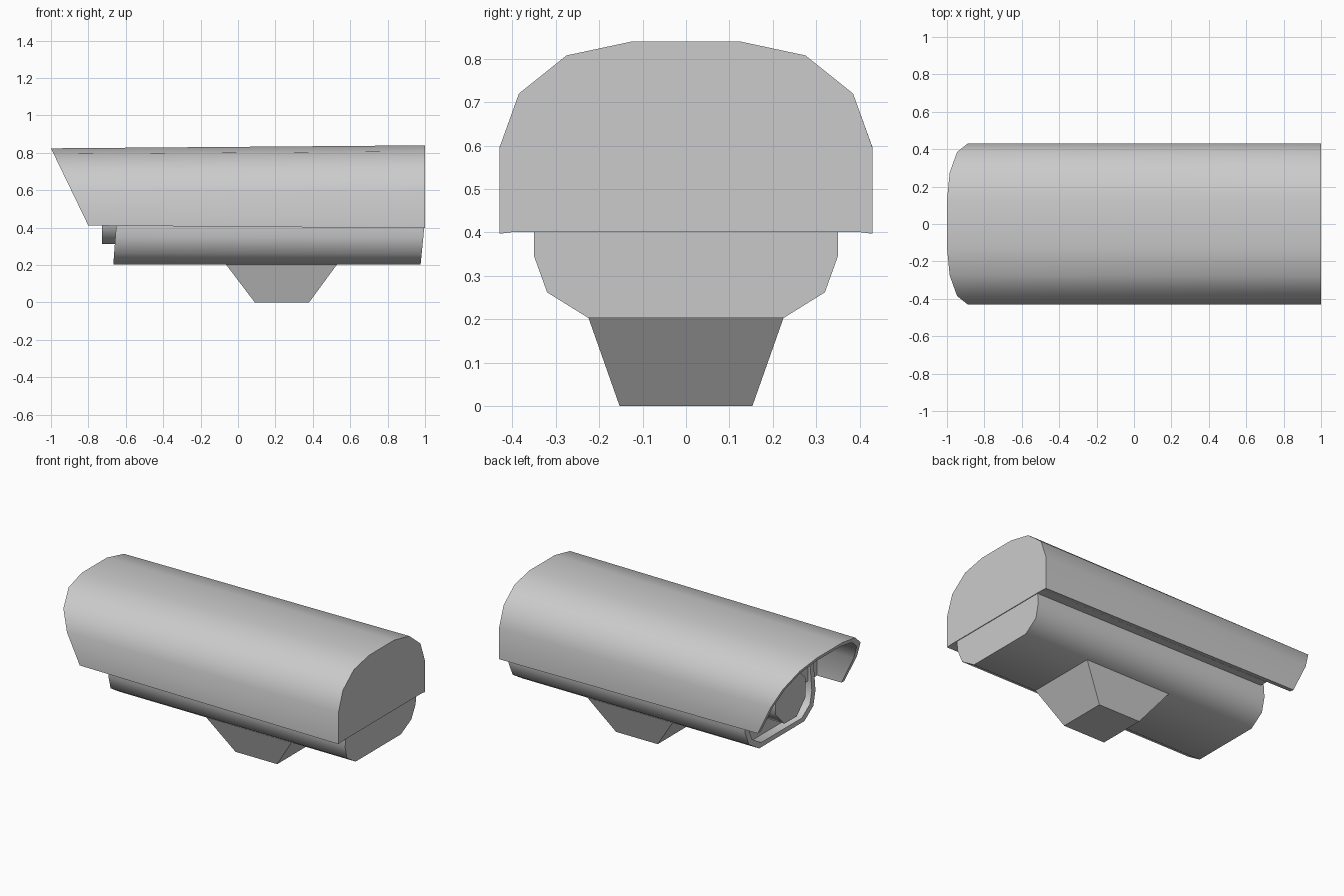
import bpy, bmesh, math

if "Cube" in bpy.data.objects:
    bpy.data.objects.remove(bpy.data.objects["Cube"])


def loft(name, rings):
    """Bridge equal-length closed rings and cap both ends."""
    bm = bmesh.new()
    loops = [[bm.verts.new(p) for p in r] for r in rings]
    for a, b in zip(loops, loops[1:]):
        for i in range(len(a)):
            j = (i + 1) % len(a)
            bm.faces.new((a[i], a[j], b[j], b[i]))
    bm.faces.new(loops[0])
    bm.faces.new(loops[-1])
    bmesh.ops.recalc_face_normals(bm, faces=bm.faces)
    me = bpy.data.meshes.new(name)
    bm.to_mesh(me)
    bm.free()
    me.shade_smooth()
    me.set_sharp_from_angle(angle=math.radians(50))
    ob = bpy.data.objects.new(name, me)
    bpy.context.collection.objects.link(ob)
    return ob


def mirror(half):
    return half + [(-y, z) for y, z in reversed(half)]


def taper(x, z):
    """Height of a rear-section point carried along to x."""
    top, bottom = 0.832 + 0.008 * x, 0.404 - 0.007 * x
    return bottom + (z - 0.397) * (top - bottom) / 0.443


def shield_point(y, z, front):
    if not front:
        return (1, y, z)
    zf = taper(-1, z)
    return (-1 + (0.824 - zf) * 0.484, y, zf)


# Sun shield: thin arched cover with a raked front edge
outer = mirror([(0.43, 0.397), (0.43, 0.595), (0.385, 0.72), (0.275, 0.808), (0.125, 0.84)])
inner = mirror([(0.40, 0.401), (0.40, 0.59), (0.36, 0.70), (0.26, 0.78), (0.12, 0.81)])
section = outer + inner[::-1]
loft("sun_shield", [[shield_point(y, z, f) for y, z in section] for f in (True, False)])

# Filler joining shield and body, closing the rear
loft("shield_filler", [[(x, y, taper(x, z)) for y, z in inner] for x in (-0.63, 1)])

# Camera body with recessed front panel and slanted ends
body = mirror([(0.225, 0.203), (0.32, 0.262), (0.35, 0.345), (0.35, 0.405),
               (0.35, 0.60), (0.31, 0.70), (0.22, 0.76)])


def body_ring(depth, scale):
    pts = [(y * scale, 0.48 + (z - 0.48) * scale) for y, z in body]
    return [(-0.667 + 0.075 * (z - 0.2) + depth, y, z) for y, z in pts]


rear = [(min(0.976 + 0.1 * (z - 0.2), 0.996), y, z) for y, z in body]
loft("camera_body", [rear, body_ring(0, 1), body_ring(0, 0.9), body_ring(0.06, 0.9)])

# Lens barrel
angles = [math.radians(22.5 + 45 * i) for i in range(8)]
loft("lens", [[(x, 0.16 * math.cos(a), 0.46 + 0.16 * math.sin(a)) for a in angles]
              for x in (-0.728, -0.58)])

# Mounting foot: tapered block
loft("mounting_foot", [[(x0, -w, z), (x1, -w, z), (x1, w, z), (x0, w, z)]
                       for x0, x1, w, z in ((0.09, 0.38, 0.153, 0), (-0.065, 0.53, 0.225, 0.204))])
